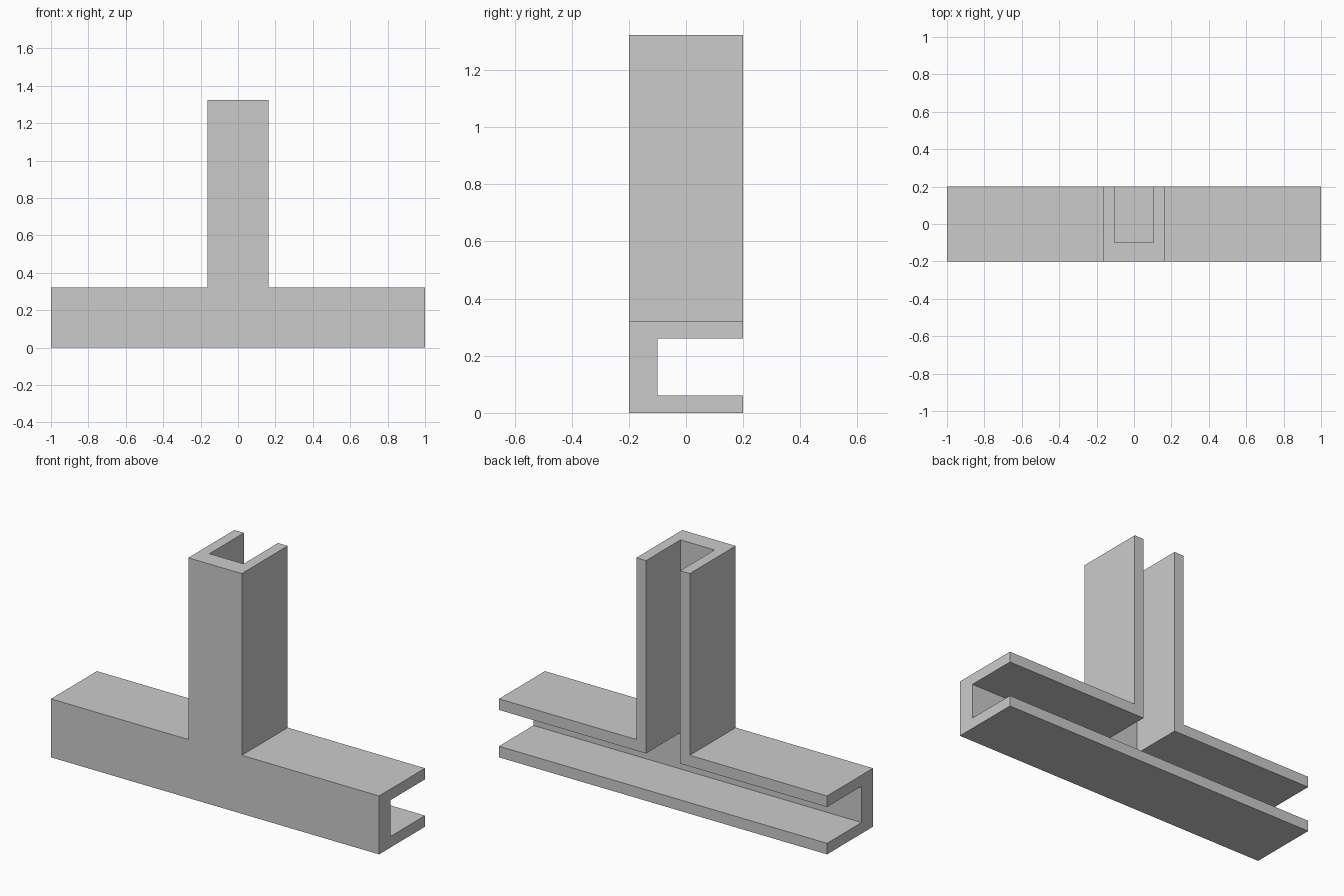
import bpy
import bmesh

cube = bpy.data.objects.get("Cube")
if cube:
    bpy.data.objects.remove(cube, do_unlink=True)

# Overall sizes
LENGTH, BAR_H, TOP = 1.0, 0.322, 1.323
STEM, SLOT = 0.163, 0.104
WALL, FRONT, WEB, BACK = 0.061, -0.2, -0.1, 0.2


def tee(name, half_len, half_stem, bottom, bar_top, top, y0, y1):
    """Solid tee-shaped prism running from y0 to y1."""
    right = [(half_len, bottom), (half_len, bar_top),
             (half_stem, bar_top), (half_stem, top)]
    outline = right + [(-x, z) for x, z in reversed(right)]
    bm = bmesh.new()
    face = bm.faces.new([bm.verts.new((x, y0, z)) for x, z in outline])
    new = bmesh.ops.extrude_face_region(bm, geom=[face])["geom"]
    verts = [g for g in new if isinstance(g, bmesh.types.BMVert)]
    bmesh.ops.translate(bm, verts=verts, vec=(0, y1 - y0, 0))
    bmesh.ops.recalc_face_normals(bm, faces=bm.faces)
    mesh = bpy.data.meshes.new(name)
    bm.to_mesh(mesh)
    bm.free()
    obj = bpy.data.objects.new(name, mesh)
    bpy.context.collection.objects.link(obj)
    return obj


# Painted metal
grey = bpy.data.materials.new("light grey")
grey.use_nodes = True
color = (0.6, 0.6, 0.6, 1)
grey.diffuse_color = color
grey.node_tree.nodes["Principled BSDF"].inputs["Base Color"].default_value = color

# Tee-shaped channel, hollowed from the back and open at its three ends
channel = tee("tee_channel", LENGTH, STEM, 0, BAR_H, TOP, FRONT, BACK)
groove = tee("groove_cutter", LENGTH + 0.1, SLOT, WALL, BAR_H - WALL,
             TOP + 0.1, WEB, BACK + 0.1)
for obj in (channel, groove):
    obj.data.materials.append(grey)
groove.hide_render = True
groove.hide_viewport = True

cut = channel.modifiers.new("hollow", "BOOLEAN")
cut.operation = "DIFFERENCE"
cut.solver = "EXACT"
cut.object = groove
